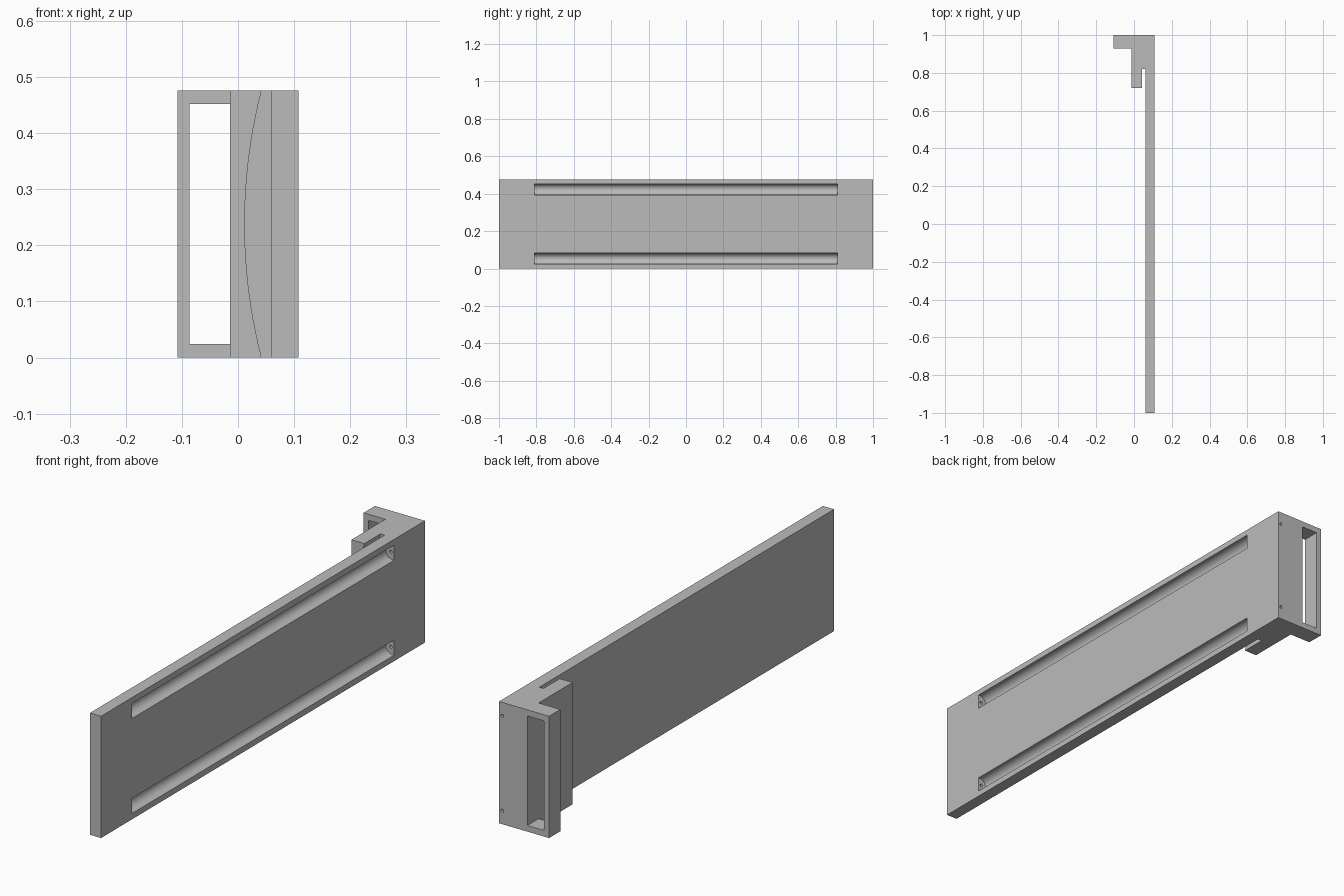
import bpy
import bmesh
from math import sin, cos, pi, radians, sqrt

cube = bpy.data.objects.get("Cube")
if cube:
    bpy.data.objects.remove(cube, do_unlink=True)

# Single matte grey
GREY = (0.5, 0.5, 0.5, 1)
grey = bpy.data.materials.new("matte grey")
grey.use_nodes = True
grey.diffuse_color = GREY
grey.node_tree.nodes["Principled BSDF"].inputs["Base Color"].default_value = GREY

HEIGHT = 0.476
FACE = 0.108        # outer face of the plate
MID = HEIGHT / 2


def prism(name, outline, axis, lo, hi):
    """Extrude an outline: (x, y) points along z, or (x, z) points along y."""
    def place(p, t):
        return (p[0], p[1], t) if axis == "z" else (p[0], t, p[1])
    bm = bmesh.new()
    low = [bm.verts.new(place(p, lo)) for p in outline]
    high = [bm.verts.new(place(p, hi)) for p in outline]
    bm.faces.new(low)
    bm.faces.new(high)
    n = len(outline)
    for i in range(n):
        j = (i + 1) % n
        bm.faces.new((low[i], low[j], high[j], high[i]))
    bmesh.ops.recalc_face_normals(bm, faces=bm.faces)
    mesh = bpy.data.meshes.new(name)
    bm.to_mesh(mesh)
    bm.free()
    mesh.materials.append(grey)
    obj = bpy.data.objects.new(name, mesh)
    bpy.context.collection.objects.link(obj)
    return obj


def arc(cx, cz, r, start, end, steps):
    angles = [start + (end - start) * i / steps for i in range(steps + 1)]
    return [(cx + r * cos(a), cz + r * sin(a)) for a in angles]


def cut(body, cutter):
    cutter.hide_render = True
    mod = body.modifiers.new("cut", "BOOLEAN")
    mod.operation = "DIFFERENCE"
    mod.solver = "EXACT"
    mod.object = cutter
    bpy.context.view_layer.objects.active = body
    bpy.ops.object.modifier_apply(modifier=mod.name)
    bpy.data.objects.remove(cutter, do_unlink=True)


# Long plate with the hook and end bracket, as one plan outline
body = prism("hooked_side_panel", [
    (FACE, -1), (FACE, 1), (-FACE, 1), (-FACE, 0.93), (-0.014, 0.93),
    (-0.014, 0.72), (0.042, 0.72), (0.042, 0.82), (0.06, 0.82), (0.06, -1),
], "z", 0, HEIGHT)

# Bowed inner face of the hook
sag = 0.03
radius = (MID ** 2 + sag ** 2) / (2 * sag)
bow = []
for i in range(25):
    z = -0.02 + (HEIGHT + 0.04) * i / 24
    bow.append((0.012 + radius - sqrt(radius ** 2 - (z - MID) ** 2), z))
bow += [(0.051, HEIGHT + 0.02), (0.051, -0.02)]
cut(body, prism("hook_bow_cutter", bow, "y", 0.7, 0.82))

# Tall window through the bracket
window = [(-0.086, 0.024), (-0.014, 0.024), (-0.014, HEIGHT - 0.024), (-0.086, HEIGHT - 0.024)]
cut(body, prism("window_cutter", window, "y", 0.92, 1.02))

# Round-bottomed grooves, with a rod hole at each end
r = 0.0295
for z in (0.0525, HEIGHT - 0.0525):
    groove = arc(FACE - 0.006, z, r, pi / 2, 3 * pi / 2, 20)
    groove += [(FACE + 0.02, z - r), (FACE + 0.02, z + r)]
    cut(body, prism("groove_cutter", groove, "y", -0.81, 0.81))
    hole = arc(0.094, z, 0.006, 0, 2 * pi, 16)[:-1]
    cut(body, prism("back_hole_cutter", hole, "y", 0.78, 1.02))
    cut(body, prism("front_hole_cutter", hole, "y", -0.9, -0.78))

# Smooth curves, crisp edges
bpy.ops.object.select_all(action="DESELECT")
body.select_set(True)
bpy.context.view_layer.objects.active = body
bpy.ops.object.shade_smooth_by_angle(angle=radians(30))
